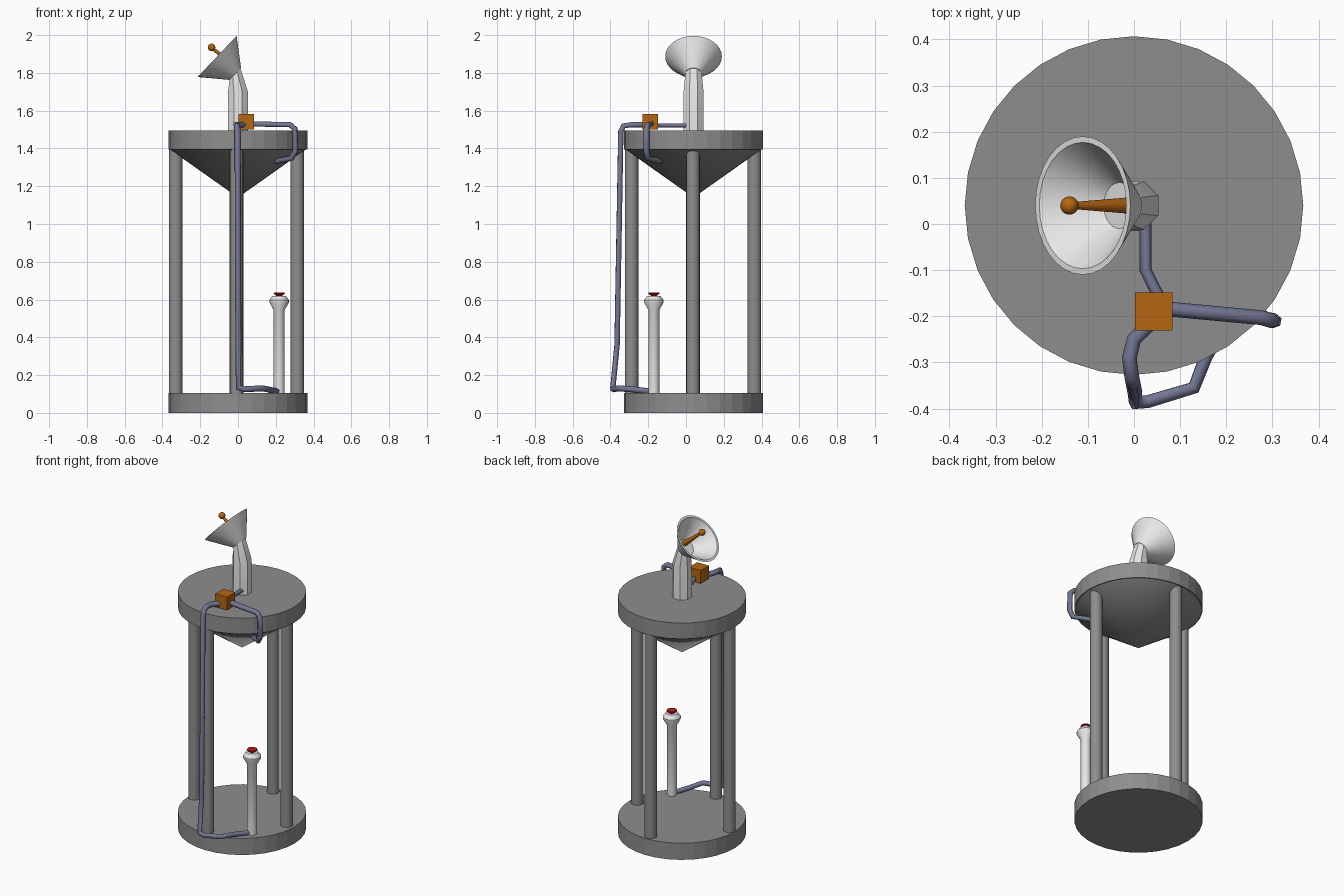
import bpy, bmesh, math
from mathutils import Vector, Matrix

if "Cube" in bpy.data.objects:
    bpy.data.objects.remove(bpy.data.objects["Cube"])


def material(name, rgb):
    m = bpy.data.materials.new(name)
    m.diffuse_color = (*rgb, 1)
    m.use_nodes = True
    m.node_tree.nodes["Principled BSDF"].inputs["Base Color"].default_value = m.diffuse_color
    return m


GREY = material("tower grey", (0.27, 0.27, 0.27))
WHITE = material("pale grey", (0.8, 0.8, 0.8))
ORANGE = material("orange", (0.47, 0.13, 0.006))
BLUE = material("pipe blue grey", (0.17, 0.185, 0.29))
RED = material("red", (0.5, 0.01, 0.01))
CY = 0.04  # tower axis sits slightly behind the origin


def finish(name, bm, mat, smooth=True):
    bmesh.ops.recalc_face_normals(bm, faces=bm.faces)
    me = bpy.data.meshes.new(name)
    bm.to_mesh(me)
    bm.free()
    me.materials.append(mat)
    ob = bpy.data.objects.new(name, me)
    bpy.context.collection.objects.link(ob)
    if smooth:
        bpy.ops.object.select_all(action='DESELECT')
        ob.select_set(True)
        bpy.context.view_layer.objects.active = ob
        bpy.ops.object.shade_smooth_by_angle(angle=math.radians(30))
    return ob


def lathe(name, profile, origin, mat, sides=32, axis=(0, 0, 1), smooth=True):
    """Revolve (radius, height) pairs about an axis through origin; radius 0 closes to a point."""
    bm = bmesh.new()
    rings = []
    for r, h in profile:
        if r == 0:
            rings.append([bm.verts.new((0, 0, h))])
        else:
            rings.append([bm.verts.new((r * math.cos(2 * math.pi * i / sides),
                                        r * math.sin(2 * math.pi * i / sides), h))
                          for i in range(sides)])
    for a, b in zip(rings, rings[1:]):
        for i in range(sides):
            j = (i + 1) % sides
            quad = [a[i % len(a)], a[j % len(a)], b[j % len(b)], b[i % len(b)]]
            bm.faces.new(list(dict.fromkeys(quad)))
    rot = Vector((0, 0, 1)).rotation_difference(Vector(axis)).to_matrix().to_4x4()
    bm.transform(Matrix.Translation(origin) @ rot)
    return finish(name, bm, mat, smooth)


def pipe(name, points, radius=0.016):
    cu = bpy.data.curves.new(name, 'CURVE')
    cu.dimensions = '3D'
    cu.bevel_depth = radius
    cu.bevel_resolution = 1
    cu.use_fill_caps = True
    sp = cu.splines.new('POLY')
    sp.points.add(len(points) - 1)
    for p, co in zip(sp.points, points):
        p.co = (*co, 1)
    ob = bpy.data.objects.new(name, cu)
    bpy.context.collection.objects.link(ob)
    bpy.ops.object.select_all(action='DESELECT')
    ob.select_set(True)
    bpy.context.view_layer.objects.active = ob
    bpy.ops.object.convert(target='MESH')
    ob = bpy.context.object
    ob.data.materials.clear()
    ob.data.materials.append(BLUE)


# Tower: base disc, top deck with cone beneath, four columns
lathe("base_disc", [(0, 0), (0.367, 0), (0.367, 0.105), (0, 0.105)], (0, CY, 0), GREY, smooth=False)
lathe("top_deck", [(0, 1.395), (0.367, 1.395), (0.367, 1.495), (0, 1.495)], (0, CY, 0), GREY, smooth=False)
lathe("deck_cone", [(0, 1.14), (0.362, 1.396), (0, 1.396)], (0, CY, 0), GREY)
for i, label in enumerate(("right", "back", "left", "front")):
    a = i * math.pi / 2
    lathe(label + "_column", [(0, 0.1), (0.036, 0.1), (0.036, 1.4), (0, 1.4)],
          (0.322 * math.cos(a) - 0.008, 0.325 * math.sin(a) + 0.037, 0), GREY, 16)

# Small post with flared head and red button
POST = (0.218, -0.17, 0)
lathe("small_post", [(0, 0.1), (0.029, 0.1), (0.029, 0.545), (0.052, 0.585), (0.052, 0.597),
                     (0.035, 0.62), (0, 0.62)], POST, WHITE, 16)
lathe("red_button", [(0, 0.605), (0.012, 0.617), (0.03, 0.632), (0.028, 0.638), (0, 0.638)],
      POST, RED, 16)

# Octagonal bent neck: rings of (x, z, tilt, radius)
bm = bmesh.new()
rings = []
for x, z, tilt, r in ((0, 1.49, 0, 0.058), (0, 1.70, 0, 0.057), (-0.016, 1.793, 46.5, 0.046)):
    t = math.radians(tilt)
    ring = []
    for k in range(8):
        a = math.pi / 8 + k * math.pi / 4
        ring.append(bm.verts.new((x + r * math.cos(a) * math.cos(t), CY + r * math.sin(a),
                                  z + r * math.cos(a) * math.sin(t))))
    rings.append(ring)
for a, b in zip(rings, rings[1:]):
    for i in range(8):
        j = (i + 1) % 8
        bm.faces.new((a[i], a[j], b[j], b[i]))
bm.faces.new(rings[0])
bm.faces.new(rings[-1])
finish("horn_neck", bm, WHITE)

# Hollow horn dish, measured along its axis from the rim centre
AXIS = Vector((-0.725, 0, 0.688)).normalized()
lathe("horn_dish", [(0, -0.134), (0.044, -0.134), (0.15, 0), (0.137, 0), (0.05, -0.11), (0, -0.11)],
      (-0.111, CY, 1.887), WHITE, 32, AXIS)

# Feed rod and ball
start, ball = Vector((-0.018, CY, 1.832)), Vector((-0.14, CY, 1.935))
rod = ball - start
lathe("feed_rod", [(0, 0), (0.017, 0), (0.007, rod.length), (0, rod.length)], start, ORANGE, 12, rod)
bm = bmesh.new()
bmesh.ops.create_uvsphere(bm, u_segments=16, v_segments=8, radius=0.02,
                          matrix=Matrix.Translation(ball))
finish("feed_ball", bm, ORANGE)

# Junction box
bm = bmesh.new()
bmesh.ops.create_cube(bm, size=0.082, matrix=Matrix.Translation((0.043, -0.19, 1.542)))
finish("junction_box", bm, ORANGE, False)

# Pipes from the box to the neck, the deck cone and the small post
pipe("neck_pipe", [(0.025, 0.02, 1.522), (0.025, -0.1, 1.522), (0.055, -0.16, 1.522)], 0.013)
pipe("deck_pipe", [(0.06, -0.183, 1.53), (0.275, -0.203, 1.526), (0.3, -0.21, 1.505),
                   (0.305, -0.21, 1.39), (0.285, -0.205, 1.35), (0.2, -0.135, 1.332)])
pipe("down_pipe", [(0.04, -0.21, 1.525), (0, -0.25, 1.525), (-0.01, -0.29, 1.525),
                   (-0.005, -0.33, 1.52), (-0.002, -0.345, 1.49), (0.002, -0.365, 0.36),
                   (0.002, -0.387, 0.135), (0.03, -0.385, 0.125), (0.13, -0.355, 0.13),
                   (0.155, -0.29, 0.125), (0.215, -0.175, 0.112)])
